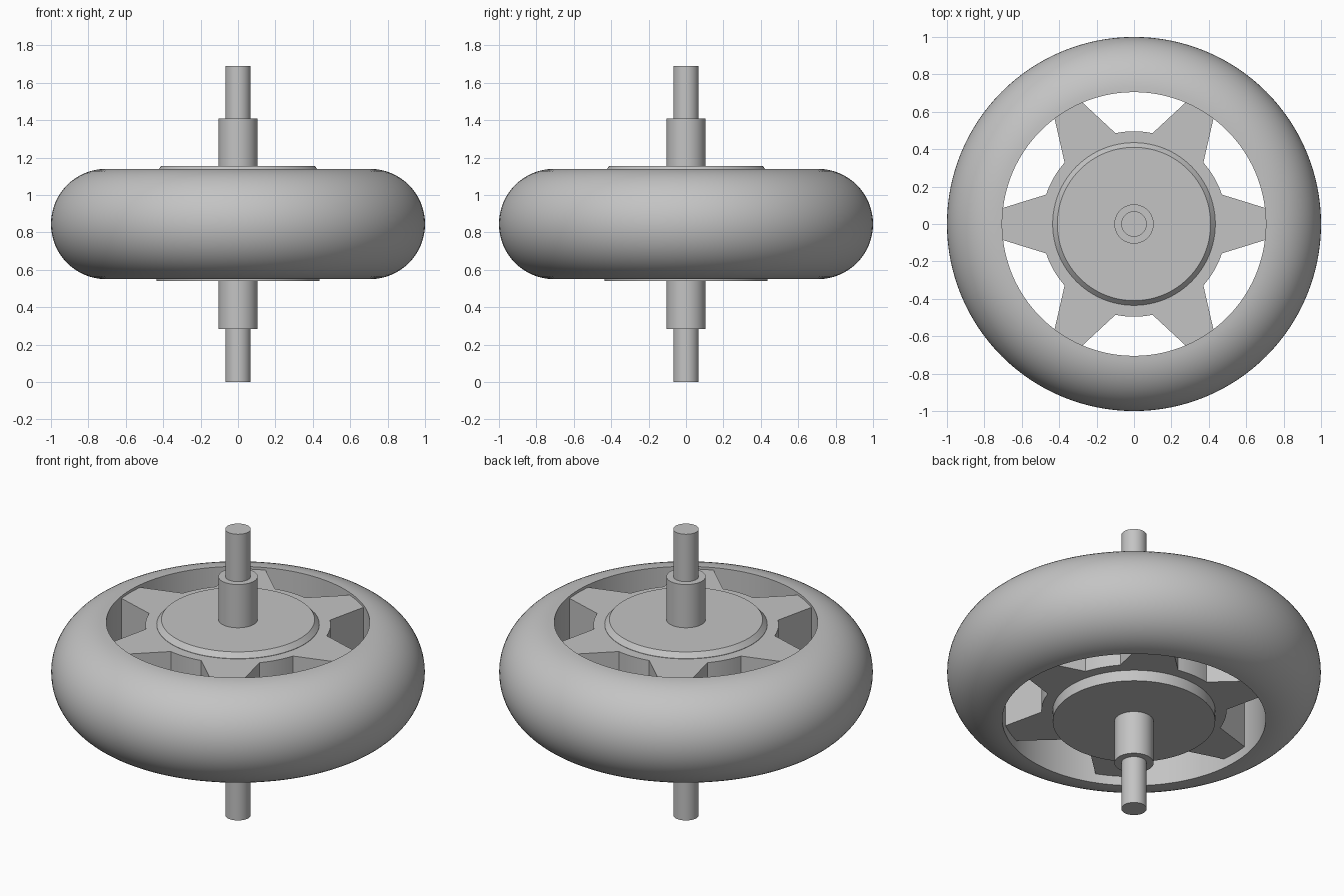
import bpy
import bmesh
from math import cos, sin, pi, radians, hypot, atan2

if "Cube" in bpy.data.objects:
    bpy.data.objects.remove(bpy.data.objects["Cube"], do_unlink=True)

MID = 0.845  # height of the wheel's middle plane

grey = bpy.data.materials.new("plain grey")
grey.use_nodes = True
colour = (0.55, 0.55, 0.55, 1)
grey.diffuse_color = colour
grey.node_tree.nodes["Principled BSDF"].inputs["Base Color"].default_value = colour


def finish(name, bm):
    """Turn a bmesh into a named, shaded object."""
    bmesh.ops.remove_doubles(bm, verts=bm.verts, dist=1e-5)
    bmesh.ops.recalc_face_normals(bm, faces=bm.faces)
    mesh = bpy.data.meshes.new(name)
    bm.to_mesh(mesh)
    bm.free()
    mesh.materials.append(grey)
    obj = bpy.data.objects.new(name, mesh)
    bpy.context.collection.objects.link(obj)
    bpy.ops.object.select_all(action="DESELECT")
    obj.select_set(True)
    bpy.context.view_layer.objects.active = obj
    bpy.ops.object.shade_smooth_by_angle(angle=radians(30))
    return obj


def lathe(name, profile, steps=96, closed=False):
    """Spin a (radius, height) profile around the z axis."""
    bm = bmesh.new()
    verts = [bm.verts.new((r, 0, z)) for r, z in profile]
    edges = [bm.edges.new(pair) for pair in zip(verts, verts[1:])]
    if closed:
        edges.append(bm.edges.new((verts[-1], verts[0])))
    bmesh.ops.spin(bm, geom=verts + edges, cent=(0, 0, 0), axis=(0, 0, 1),
                   angle=2 * pi, steps=steps, use_merge=False)
    return finish(name, bm)


# Tyre: half-round outside, straight wall inside
rim, bulge, arc = 0.705, 0.295, 32
tyre_profile = [(rim + bulge * sin(pi * i / arc), MID - bulge * cos(pi * i / arc))
                for i in range(arc + 1)]
lathe("tyre", tyre_profile, steps=128, closed=True)

# Hub with a chamfered top edge
lathe("hub", [(0, 0.54), (0.435, 0.54), (0.435, 1.127), (0.41, 1.155), (0, 1.155)])

# Axle: thin shaft through a thicker sleeve
lathe("axle", [(0, 0), (0.068, 0), (0.068, 0.283), (0.105, 0.283), (0.105, 1.41),
               (0.068, 1.41), (0.068, 1.69), (0, 1.69)], steps=64)

# Spider: round core and six tapered spokes as one extruded outline
base, tip = (0.47, 0.157), (0.72, 0.08)
core = hypot(*base)
start = atan2(base[1], base[0])
outline = []
for k in range(6):
    turn = k * pi / 3
    c, s = cos(turn), sin(turn)
    for x, y in ((tip[0], -tip[1]), tip):
        outline.append((x * c - y * s, x * s + y * c))
    for i in range(9):
        a = turn + start + (pi / 3 - 2 * start) * i / 8
        outline.append((core * cos(a), core * sin(a)))

bm = bmesh.new()
face = bm.faces.new([bm.verts.new((x, y, 0.605)) for x, y in outline])
top = bmesh.ops.extrude_face_region(bm, geom=[face])["geom"]
bmesh.ops.translate(bm, vec=(0, 0, 0.52),
                    verts=[v for v in top if isinstance(v, bmesh.types.BMVert)])
if not face.is_valid or len(face.link_loops if hasattr(face, "link_loops") else []) == 0:
    bmesh.ops.holes_fill(bm, edges=[e for e in bm.edges if e.is_boundary], sides=0)
finish("spokes", bm)
